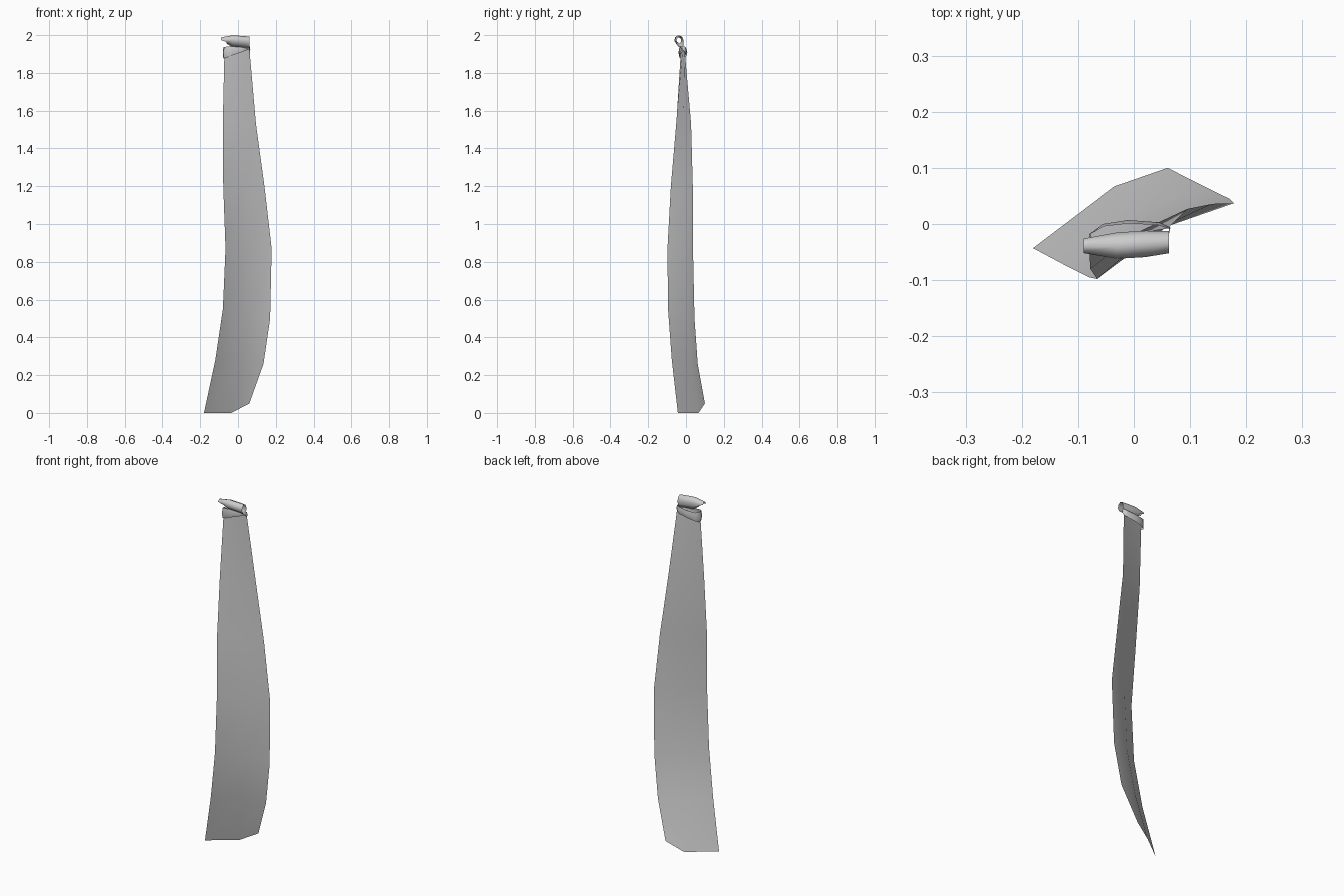
import bpy, math


def make_sheet(name, rows, close=False):
    """Skin quads over equal-length rows of points."""
    n, m = len(rows), len(rows[0])
    verts = [p for row in rows for p in row]
    faces = []
    for i in range(n if close else n - 1):
        k = (i + 1) % n
        for j in range(m - 1):
            faces.append((i*m + j, i*m + j + 1, k*m + j + 1, k*m + j))
    me = bpy.data.meshes.new(name)
    me.from_pydata(verts, [], faces)
    me.update()
    ob = bpy.data.objects.new(name, me)
    bpy.context.collection.objects.link(ob)
    for p in me.polygons:
        p.use_smooth = True
    return ob


# Hanging cloth strip: left edge, centre fold, right edge from hem to knot
strip_rows = [
    [(-.18, -.043, 0), (-.035, .067, 0), (.06, .1, .05)],
    [(-.12, -.075, .28), (.02, .03, .27), (.135, .062, .26)],
    [(-.08, -.095, .55), (.05, .006, .52), (.17, .045, .5)],
    [(-.066, -.098, .87), (.06, -.004, .87), (.178, .037, .87)],
    [(-.078, -.08, 1.2), (.036, -.012, 1.2), (.14, .036, 1.2)],
    [(-.08, -.05, 1.55), (.01, -.013, 1.54), (.095, .027, 1.53)],
    [(-.072, -.028, 1.9), (-.003, -.018, 1.92), (.06, -.008, 1.93)],
]
make_sheet("cloth_strip", strip_rows)

# Folded loop on top: open teardrop section swept sideways
# each station: x, shift in y, base z, depth scale, height scale
stations = [(-.09, -.038, 1.955, .55, .42), (-.03, -.037, 1.935, 1, .82),
            (.02, -.034, 1.932, 1, .82), (.062, -.031, 1.925, .85, .86)]
section = [(.012, 0), (-.014, .02), (-.025, .045), (-.02, .066),
           (-.004, .078), (.014, .07), (.022, .048), (.02, .022)]
loop_rows = [[(x if s > .03 or x > -.08 else x + .03, dy + y*a, z + s*b)
              for x, dy, z, a, b in stations] for y, s in section]
make_sheet("top_loop", loop_rows, close=True)

# Tilted band wrapped around the neck of the strip: x, y, bottom z, top z
band = [(-.075, -.04, 1.878, 1.938), (-.03, -.037, 1.893, 1.94),
        (.02, -.03, 1.91, 1.938), (.062, -.02, 1.925, 1.942),
        (.065, -.006, 1.908, 1.94), (.045, .003, 1.897, 1.936),
        (-.01, .007, 1.888, 1.93), (-.055, 0, 1.88, 1.928),
        (-.08, -.018, 1.876, 1.935)]
band_rows = []
for x, y, lo, hi in band:
    mid = (lo + hi) / 2
    band_rows.append([(x*.97, (y + .017)*.75 - .017, lo), (x, y, mid),
                      (x*.97, (y + .017)*.75 - .017, hi)])
make_sheet("neck_band", band_rows, close=True)
